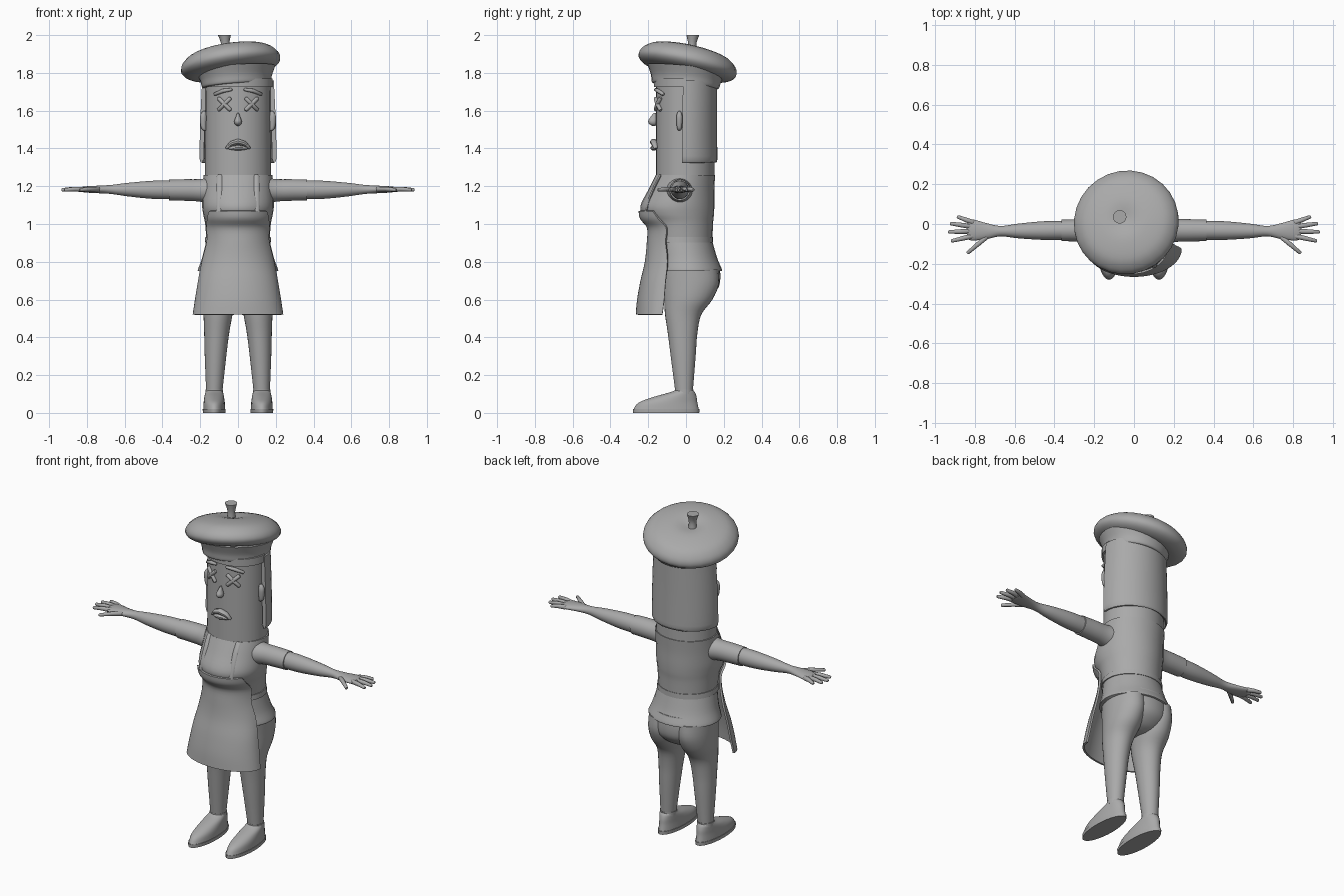
import bpy
import bmesh
from math import sin, cos, pi, radians, sqrt
from mathutils import Vector

cube = bpy.data.objects.get("Cube")
if cube:
    bpy.data.objects.remove(cube, do_unlink=True)

GREY = (0.4, 0.4, 0.4, 1)
grey = bpy.data.materials.new("plain_grey")
grey.use_nodes = True
grey.diffuse_color = GREY
grey.node_tree.nodes["Principled BSDF"].inputs["Base Color"].default_value = GREY


def finish(name, bm, mirror=False, thickness=0, angle=40):
    """Turn a bmesh into a shaded object, optionally thickened and mirrored."""
    bmesh.ops.recalc_face_normals(bm, faces=bm.faces)
    mesh = bpy.data.meshes.new(name)
    bm.to_mesh(mesh)
    bm.free()
    mesh.materials.append(grey)
    obj = bpy.data.objects.new(name, mesh)
    bpy.context.collection.objects.link(obj)
    bpy.ops.object.select_all(action='DESELECT')
    obj.select_set(True)
    bpy.context.view_layer.objects.active = obj
    if thickness:
        mod = obj.modifiers.new("Thickness", 'SOLIDIFY')
        mod.thickness, mod.offset = thickness, 0
        bpy.ops.object.modifier_apply(modifier=mod.name)
    bpy.ops.object.shade_smooth_by_angle(angle=radians(angle))
    if mirror:
        obj.modifiers.new("Mirror", 'MIRROR')
    return obj


def smooth_rows(rows, steps):
    """Catmull-Rom interpolation of section rows."""
    out = []
    for i in range(len(rows) - 1):
        quad = (rows[max(i - 1, 0)], rows[i], rows[i + 1], rows[min(i + 2, len(rows) - 1)])
        for k in range(steps):
            t = k / steps
            out.append([b + t * (c - a + t * (2*a - 5*b + 4*c - d + t * (3*(b - c) + d - a))) / 2
                        if steps > 1 else b for a, b, c, d in zip(*quad)])
    return out + [list(rows[-1])]


def skin(bm, rings, closed=True):
    """Bridge rings of vertices, capping the ends of closed ones."""
    n = len(rings[0])
    for a, b in zip(rings, rings[1:]):
        for i in range(n if closed else n - 1):
            j = (i + 1) % n
            bm.faces.new((a[i], a[j], b[j], b[i]))
    if closed:
        bm.faces.new(rings[0])
        bm.faces.new(rings[-1])


def loft(name, rows, axis='Z', steps=4, seg=28, **options):
    """Ellipse sections: position, two centre coordinates, two radii."""
    bm = bmesh.new()
    rings = []
    for t, c, d, r, s in smooth_rows(rows, steps):
        ring = []
        for i in range(seg):
            a = 2 * pi * i / seg
            u, v = c + r * cos(a), d + s * sin(a)
            ring.append(bm.verts.new((u, v, t) if axis == 'Z' else (t, u, v)))
        rings.append(ring)
    skin(bm, rings)
    return finish(name, bm, **options)


def shell(name, rows, facing, thickness, seg=24):
    """Open curved sheet: height, centre y, two radii, half opening in degrees."""
    bm = bmesh.new()
    rings = []
    for z, cy, rx, ry, half in smooth_rows(rows, 4):
        angles = [radians(half) * (2 * i / seg - 1) for i in range(seg + 1)]
        rings.append([bm.verts.new((rx * sin(a), cy + facing * ry * cos(a), z)) for a in angles])
    skin(bm, rings, closed=False)
    return finish(name, bm, thickness=thickness)


def tube(name, points, radii, flat=1.0, mirror=False, seg=10):
    """Round-ended rod through points; flat squashes it in depth."""
    pts = [Vector(p) for p in points]
    first, last = (pts[0] - pts[1]).normalized(), (pts[-1] - pts[-2]).normalized()
    pts = [pts[0] + first * radii[0] * 0.5] + pts + [pts[-1] + last * radii[-1] * 0.5]
    radii = [radii[0] * 0.6, *radii, radii[-1] * 0.6]
    bm = bmesh.new()
    rings = []
    for i, (p, r) in enumerate(zip(pts, radii)):
        along = (pts[min(i + 1, len(pts) - 1)] - pts[max(i - 1, 0)]).normalized()
        side = along.cross(Vector((0, 1, 0))).normalized()
        depth = along.cross(side)
        rings.append([bm.verts.new(p + side * r * cos(2 * pi * k / seg)
                                   + depth * r * flat * sin(2 * pi * k / seg)) for k in range(seg)])
    skin(bm, rings)
    return finish(name, bm, mirror=mirror)


def on_face(x, z, lift=0.005):
    return (x, -0.005 - 0.155 * sqrt(1 - (x / 0.175) ** 2) - lift, z)


# Head, hair and ears
loft("head", [(1.24, 0, -.005, .175, .155), (1.78, 0, -.005, .172, .155)], steps=1)
shell("hair", [(1.335, -.01, .186, .164, 94), (1.36, -.01, .192, .164, 94),
               (1.55, -.008, .188, .16, 94), (1.76, -.005, .178, .157, 94)], 1, .024)
shell("hair_fringe", [(1.725, -.005, .177, .157, 92), (1.77, -.005, .177, .157, 92)], -1, .014)
loft("ear", [(1.495, .175, -.035, .008, .006), (1.51, .182, -.035, .014, .013),
             (1.56, .184, -.035, .018, .017), (1.585, .182, -.035, .014, .013),
             (1.597, .178, -.035, .006, .006)], seg=14, mirror=True)

# Face details
for name, slope in (("eye_bar_rising", 1), ("eye_bar_falling", -1)):
    tube(name, [on_face(.072 + s * .03, 1.635 + s * slope * .03) for s in (-1, 0, 1)],
         [.011] * 3, mirror=True)
tube("eyebrow", [on_face(.035, 1.712), on_face(.08, 1.705), on_face(.122, 1.687)],
     [.008, .011, .009], mirror=True)
loft("nose", [(1.588, 0, -.166, .004, .006), (1.562, 0, -.172, .014, .019),
              (1.545, 0, -.175, .02, .025), (1.53, 0, -.174, .017, .021),
              (1.52, 0, -.17, .006, .009)], seg=16)
tube("upper_lip", [on_face(x, z, .01) for x, z in
                   ((-.06, 1.402), (-.035, 1.425), (0, 1.435), (.035, 1.425), (.06, 1.402))],
     [.008, .014, .016, .014, .008], flat=1.3)
tube("lower_lip", [on_face(x, 1.402, .01) for x in (-.045, 0, .045)], [.008, .014, .008], flat=1.3)

# Tilted soft cap with band and stem
cap = loft("cap", [(.068, 0, 0, .02, .02), (.08, 0, 0, .1, .1), (.062, 0, 0, .2, .2),
                   (.028, 0, 0, .25, .25), (-.008, 0, 0, .266, .266), (-.036, 0, 0, .252, .252),
                   (-.055, 0, 0, .215, .215), (-.06, 0, 0, .17, .17)], angle=60)
cap.rotation_euler = Vector((-.15, .22, 1)).to_track_quat('Z', 'Y').to_euler()
cap.location = (-.04, .01, 1.855)
band = loft("cap_band", [(-.035, 0, 0, .178, .165), (-.028, 0, 0, .188, .175),
                         (.01, 0, 0, .195, .185), (.06, 0, 0, .215, .21)])
band.rotation_euler = Vector((-.07, .1, 1)).to_track_quat('Z', 'Y').to_euler()
band.location = (-.01, .0, 1.765)
loft("cap_stem", [(1.91, -.068, .033, .024, .024), (1.955, -.068, .033, .022, .022),
                  (2.0, -.072, .036, .034, .034)], seg=16)

# Torso, waistband and shirt hem
loft("torso", [(1.26, 0, -.003, .182, .157), (1.18, 0, -.025, .186, .175),
               (1.1, 0, -.045, .19, .195), (1.05, 0, -.042, .184, .19),
               (1.0, 0, -.027, .174, .17), (.9, 0, -.018, .166, .158)])
loft("waistband", [(.902, 0, -.018, .176, .162), (.932, 0, -.018, .173, .161)], steps=1)
loft("shirt_hem", [(.91, 0, -.017, .168, .156), (.82, 0, 0, .19, .165),
                   (.76, 0, .01, .212, .18), (.75, 0, .01, .211, .178)])

# Apron with shoulder straps
shell("apron", [(1.07, -.043, .193, .202, 50), (1.03, -.04, .188, .198, 58),
                (.98, -.025, .18, .176, 64), (.9, -.02, .183, .182, 62),
                (.8, -.06, .192, .152, 76), (.7, -.1, .206, .135, 87),
                (.6, -.115, .222, .138, 90), (.52, -.125, .234, .135, 90)], -1, .012)
tube("apron_strap", [(.095, -.137, 1.253), (.095, -.165, 1.2), (.096, -.19, 1.14), (.098, -.212, 1.065)],
     [.018] * 4, flat=.45, mirror=True)

# Hips, legs and shoes
loft("hips", [(.8, 0, .01, .185, .165), (.72, 0, .02, .187, .162), (.66, 0, .025, .17, .145),
              (.61, 0, .02, .12, .1), (.59, 0, .02, .06, .05)], angle=60)
loft("leg", [(.76, .095, .02, .095, .15), (.68, .097, .025, .096, .148),
             (.6, .102, .012, .09, .128), (.52, .106, -.015, .077, .096),
             (.42, .113, -.018, .066, .078), (.3, .119, -.015, .057, .066),
             (.1, .126, -.01, .042, .045)], mirror=True)
loft("ankle_cuff", [(.1, .126, -.01, .047, .049), (.125, .126, -.01, .047, .049)],
     steps=1, mirror=True)
loft("shoe", [(.02, .126, -.105, .058, .172), (.055, .126, -.095, .056, .155),
              (.085, .126, -.057, .052, .113), (.108, .126, -.02, .047, .068),
              (.12, .126, -.01, .043, .048)], mirror=True)
loft("shoe_sole", [(0, .126, -.105, .06, .175), (.02, .126, -.105, .061, .176)],
     steps=1, mirror=True)

# Sleeves, arms and hands
loft("sleeve", [(.12, -.035, 1.175, .085, .075), (.2, -.032, 1.178, .06, .06),
                (.28, -.032, 1.18, .056, .057), (.365, -.032, 1.18, .054, .055)],
     axis='X', mirror=True)
loft("arm_and_palm", [(.34, -.032, 1.181, .048, .05), (.45, -.033, 1.181, .047, .048),
                      (.58, -.035, 1.182, .037, .036), (.67, -.036, 1.183, .026, .024),
                      (.74, -.036, 1.183, .04, .02), (.81, -.03, 1.183, .053, .016),
                      (.84, -.028, 1.183, .046, .01)], axis='X', mirror=True)
fingers = {"little_finger": (.81, .008, .885, .036), "ring_finger": (.82, -.012, .92, .002),
           "middle_finger": (.82, -.036, .93, -.04), "index_finger": (.81, -.06, .915, -.085),
           "thumb": (.73, -.055, .835, -.145)}
for name, (x, y, tip_x, tip_y) in fingers.items():
    tube(name, [(x, y, 1.183), ((x + tip_x) / 2, (y + tip_y) / 2, 1.185), (tip_x, tip_y, 1.181)],
         [.014, .012, .009], mirror=True)
